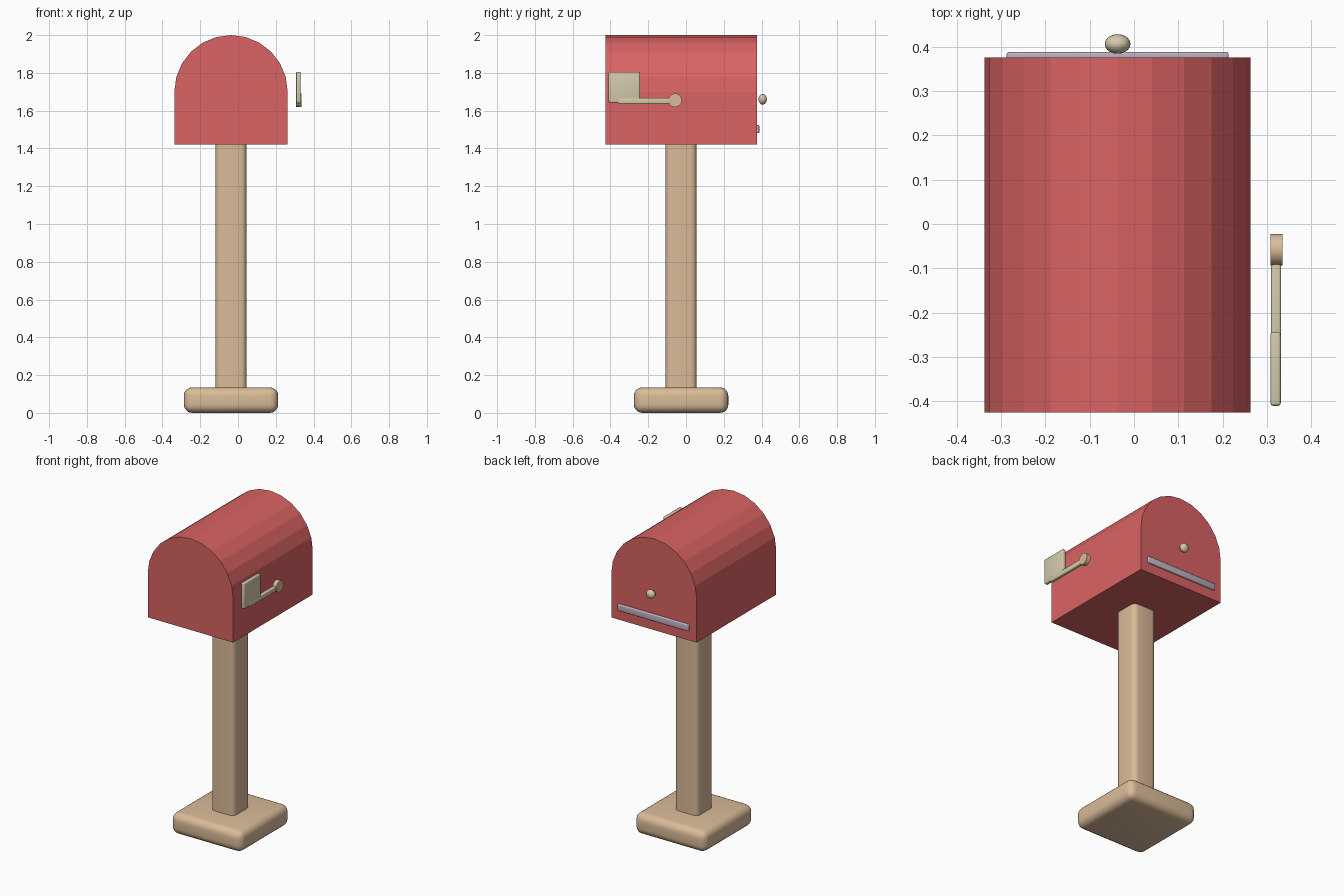
import bpy, bmesh, math
from mathutils import Matrix, Vector

if "Cube" in bpy.data.objects:
    bpy.data.objects.remove(bpy.data.objects["Cube"])

CX, CY = -0.037, -0.026   # axis of post and body


def material(name, rgb):
    m = bpy.data.materials.new(name)
    m.diffuse_color = (*rgb, 1)
    m.use_nodes = True
    m.node_tree.nodes["Principled BSDF"].inputs["Base Color"].default_value = m.diffuse_color
    return m


RED = material("red paint", (0.70, 0.125, 0.127))
WOOD = material("tan wood", (0.70, 0.50, 0.315))
CREAM = material("cream", (0.66, 0.59, 0.41))
GREY = material("mauve grey", (0.52, 0.44, 0.53))


def finish(bm, name, mat, smooth=None):
    bmesh.ops.recalc_face_normals(bm, faces=bm.faces)
    mesh = bpy.data.meshes.new(name)
    bm.to_mesh(mesh)
    bm.free()
    mesh.materials.append(mat)
    ob = bpy.data.objects.new(name, mesh)
    bpy.context.collection.objects.link(ob)
    if smooth:
        bpy.ops.object.select_all(action='DESELECT')
        ob.select_set(True)
        bpy.context.view_layer.objects.active = ob
        bpy.ops.object.shade_smooth_by_angle(angle=math.radians(smooth))
    return ob


def box(name, lo, hi, mat, bevel=0.0, segments=4, axis=None):
    """Rounded box; axis limits the bevel to the edges along that axis."""
    lo, hi = Vector(lo), Vector(hi)
    bm = bmesh.new()
    bmesh.ops.create_cube(bm, size=1, matrix=Matrix.Translation((lo + hi) / 2)
                          @ Matrix.Diagonal((*(hi - lo), 1)))
    edges = [e for e in bm.edges if axis is None
             or abs((e.verts[0].co - e.verts[1].co)[axis]) > 1e-4]
    bmesh.ops.bevel(bm, geom=edges, offset=bevel, segments=segments,
                    profile=0.5, affect='EDGES')
    return finish(bm, name, mat, 40)


# Base slab and post
box("base", (CX - 0.25, CY - 0.25, 0), (CX + 0.25, CY + 0.25, 0.135), WOOD, 0.045, 5)
box("post", (CX - 0.082, CY - 0.082, 0.1), (CX + 0.082, CY + 0.082, 1.43), WOOD, 0.03, 4, axis=2)

# Arched body: flat floor, straight walls, faceted half-round roof
R = 0.30
profile = [(-R, 1.42)]
profile += [(-R * math.cos(math.radians(a)), 1.70 + R * math.sin(math.radians(a)))
            for a in range(0, 181, 15)]
profile += [(R, 1.42)]
bm = bmesh.new()
end = bm.faces.new([bm.verts.new((CX + x, -0.425, z)) for x, z in profile])
ext = bmesh.ops.extrude_face_region(bm, geom=[end], use_keep_orig=True)
bmesh.ops.translate(bm, vec=(0, 0.80, 0),
                    verts=[v for v in ext["geom"] if isinstance(v, bmesh.types.BMVert)])
finish(bm, "body", RED)

# Rear strip and door knob
box("rear_strip", (CX - 0.25, 0.368, 1.481), (CX + 0.25, 0.388, 1.523), GREY, 0.005, 3)
bm = bmesh.new()
bmesh.ops.create_uvsphere(bm, u_segments=20, v_segments=12, radius=1,
                          matrix=Matrix.Translation((CX, 0.406, 1.66))
                          @ Matrix.Diagonal((0.029, 0.022, 0.028, 1)))
finish(bm, "door_knob", CREAM, 60)

# Signal flag: plate, arm and pivot
box("flag_plate", (0.308, -0.41, 1.643), (0.331, -0.244, 1.806), CREAM, 0.006, 3)
box("flag_arm", (0.309, -0.36, 1.635), (0.332, -0.06, 1.667), CREAM, 0.006, 3)
bm = bmesh.new()
bmesh.ops.create_cone(bm, cap_ends=True, segments=20, radius1=0.036, radius2=0.036, depth=0.027,
                      matrix=Matrix.Translation((0.3215, -0.058, 1.655))
                      @ Matrix.Rotation(math.pi / 2, 4, 'Y'))
finish(bm, "flag_pivot", WOOD, 40)
